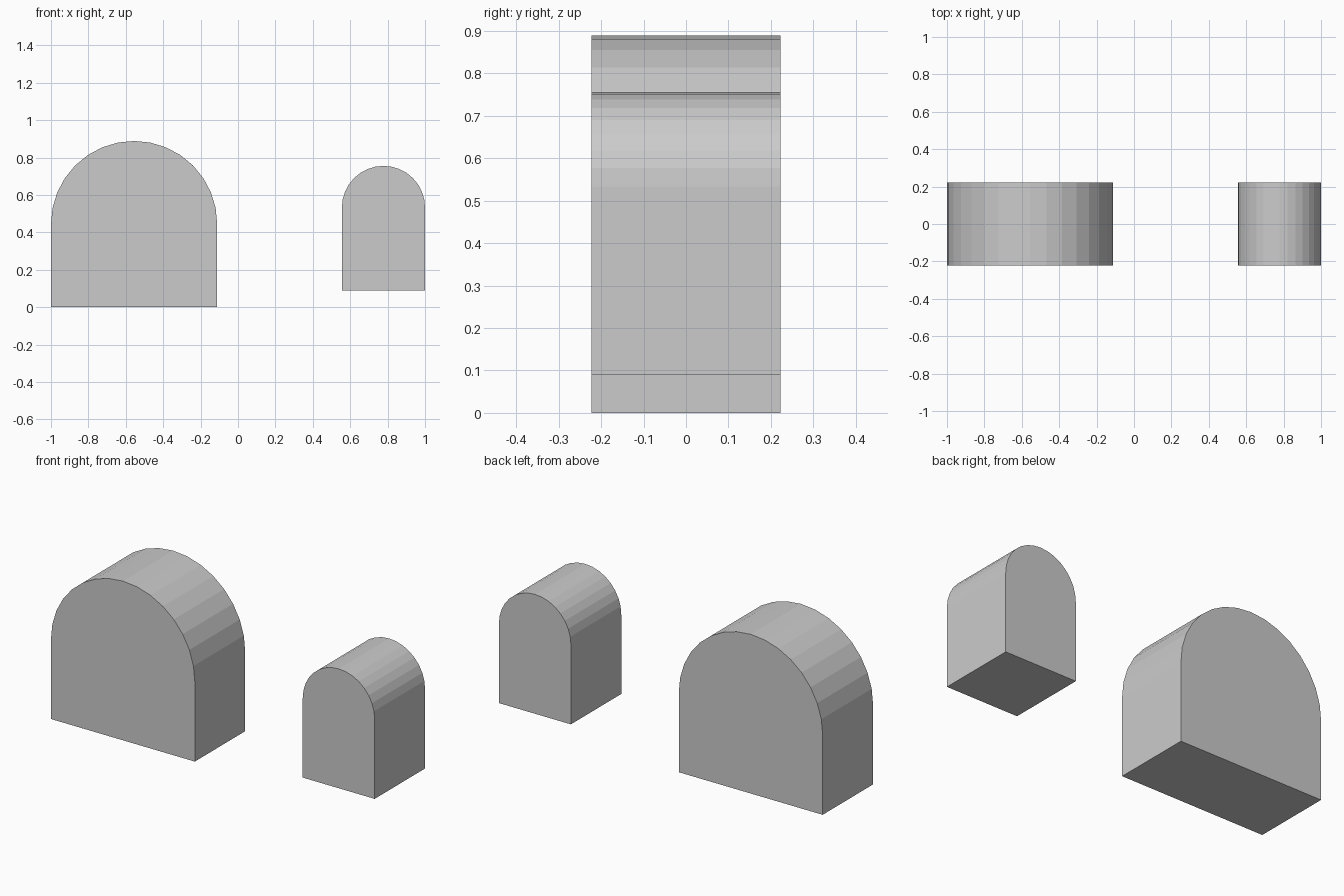
import bpy, bmesh, math

if "Cube" in bpy.data.objects:
    bpy.data.objects.remove(bpy.data.objects["Cube"])

DEPTH = 4 / 9      # thickness along y
SEG = 16           # facets per half circle


def extrude_profile(name, points):
    """Closed prism from an x-z outline, centred on y = 0."""
    bm = bmesh.new()
    face = bm.faces.new([bm.verts.new((x, -DEPTH / 2, z)) for x, z in points])
    ext = bmesh.ops.extrude_face_region(bm, geom=[face], use_keep_orig=True)
    verts = [g for g in ext["geom"] if isinstance(g, bmesh.types.BMVert)]
    bmesh.ops.translate(bm, verts=verts, vec=(0, DEPTH, 0))
    bmesh.ops.recalc_face_normals(bm, faces=bm.faces)
    mesh = bpy.data.meshes.new(name)
    bm.to_mesh(mesh)
    bm.free()
    obj = bpy.data.objects.new(name, mesh)
    bpy.context.collection.objects.link(obj)
    return obj


def half_circle(cx, cz, r):
    return [(cx + r * math.cos(math.pi * i / SEG),
             cz + r * math.sin(math.pi * i / SEG)) for i in range(SEG + 1)]


# Large block: rectangular base with a separate half-round top
R = 4 / 9
CX = -1 + R
extrude_profile("large_base", [(CX - R, 0), (CX + R, 0), (CX + R, R), (CX - R, R)])
extrude_profile("large_round_top", half_circle(CX, R, R))

# Small raised block: base and round top in one piece
r = 2 / 9
cx = 1 - r
bottom = 0.0889
extrude_profile("small_arch_block",
                [(cx - r, bottom), (cx + r, bottom)] + half_circle(cx, bottom + 2 * r, r))
